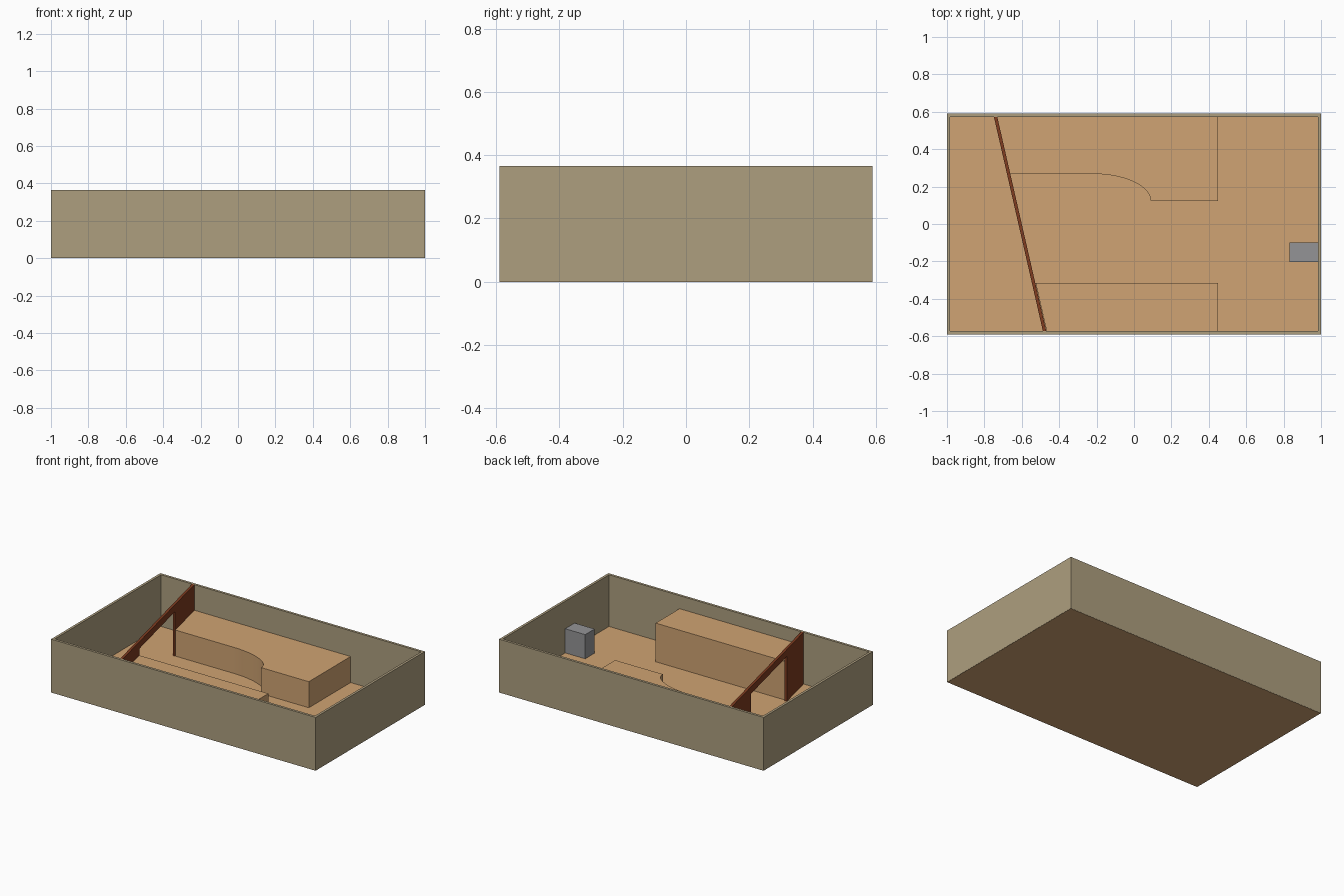
import bpy, bmesh, math
from mathutils import Vector

if "Cube" in bpy.data.objects:
    bpy.data.objects.remove(bpy.data.objects["Cube"])


def mat(name, rgb):
    m = bpy.data.materials.new(name)
    lin = [((c / 255 + 0.055) / 1.055) ** 2.4 for c in rgb]
    m.diffuse_color = (*lin, 1)
    m.use_nodes = True
    m.node_tree.nodes["Principled BSDF"].inputs["Base Color"].default_value = m.diffuse_color
    return m


TAN = mat("warm_tan", (208, 164, 115))
KHAKI = mat("khaki_wall", (174, 159, 127))
BROWN = mat("dark_red_brown", (128, 60, 32))
GREY = mat("grey", (148, 148, 150))

W, D, H, T = 1.0, 0.59, 0.365, 0.017   # half width, half depth, height, wall thickness
FLOOR = 0.012


def prism(name, pts, z0, z1, material, smooth=False):
    """Extrude a flat outline from z0 to z1."""
    bm = bmesh.new()
    face = bm.faces.new([bm.verts.new((x, y, z0)) for x, y in pts])
    ext = bmesh.ops.extrude_face_region(bm, geom=[face])
    verts = [g for g in ext["geom"] if isinstance(g, bmesh.types.BMVert)]
    bmesh.ops.translate(bm, verts=verts, vec=(0, 0, z1 - z0))
    bmesh.ops.recalc_face_normals(bm, faces=bm.faces)
    me = bpy.data.meshes.new(name)
    bm.to_mesh(me)
    bm.free()
    me.materials.append(material)
    ob = bpy.data.objects.new(name, me)
    bpy.context.collection.objects.link(ob)
    if smooth:
        bpy.ops.object.select_all(action='DESELECT')
        ob.select_set(True)
        bpy.context.view_layer.objects.active = ob
        bpy.ops.object.shade_smooth_by_angle(angle=math.radians(30))
    return ob


def rect(x0, x1, y0, y1):
    return [(x0, y0), (x1, y0), (x1, y1), (x0, y1)]


# Floor slab, a hair smaller than the walls
prism("floor", rect(-W + 0.001, W - 0.001, -D + 0.001, D - 0.001), 0, FLOOR, TAN)

# Outer walls
for side, s in (("front", -1), ("back", 1)):
    prism(side + "_wall", rect(-W, W, *sorted((s * D, s * (D - T)))), 0.001, H, KHAKI)
for side, s in (("left", -1), ("right", 1)):
    prism(side + "_wall", rect(*sorted((s * W, s * (W - T))), -D + T, D - T),
          0.001, H, KHAKI)

# Slanted partition: centre line x as a function of y
YB, YF = D - T, -D + T


def part_x(y, off=0.0):
    return -0.74 + (YB - y) / (YB - YF) * 0.262 + off


def partition_piece(name, y0, y1, z0, z1):
    h = 0.009
    prism(name, [(part_x(y0, -h), y0), (part_x(y0, h), y0),
                 (part_x(y1, h), y1), (part_x(y1, -h), y1)], z0, z1, BROWN)


DOOR_F, DOOR_B, DOOR_TOP = -0.305, 0.265, 0.318
partition_piece("partition_front", YF, DOOR_F, FLOOR, H)
partition_piece("partition_back", DOOR_B, YB, FLOOR, H)
partition_piece("partition_header", DOOR_F, DOOR_B, DOOR_TOP, H)

# Tall straight counter along the front wall
prism("front_counter", [(part_x(YF, 0.011), YF), (0.45, YF), (0.45, -0.315),
                        (part_x(-0.315, 0.011), -0.315)], FLOOR, 0.276, TAN)

# Lower counter along the back wall, with a curved step in its edge
curve = [(-0.22 + 0.31 * math.sin(a), 0.122 + 0.146 * math.cos(a))
         for a in (math.pi / 2 * i / 16 for i in range(17))]
prism("back_counter", [(part_x(YB, 0.009), YB), (part_x(0.268, 0.009), 0.268)]
      + curve + [(0.45, 0.122), (0.45, YB)], FLOOR, 0.19, TAN, smooth=True)

# Small grey cabinet on the right wall
prism("cabinet", rect(0.832, W - T, -0.202, -0.1), FLOOR, 0.177, GREY)
